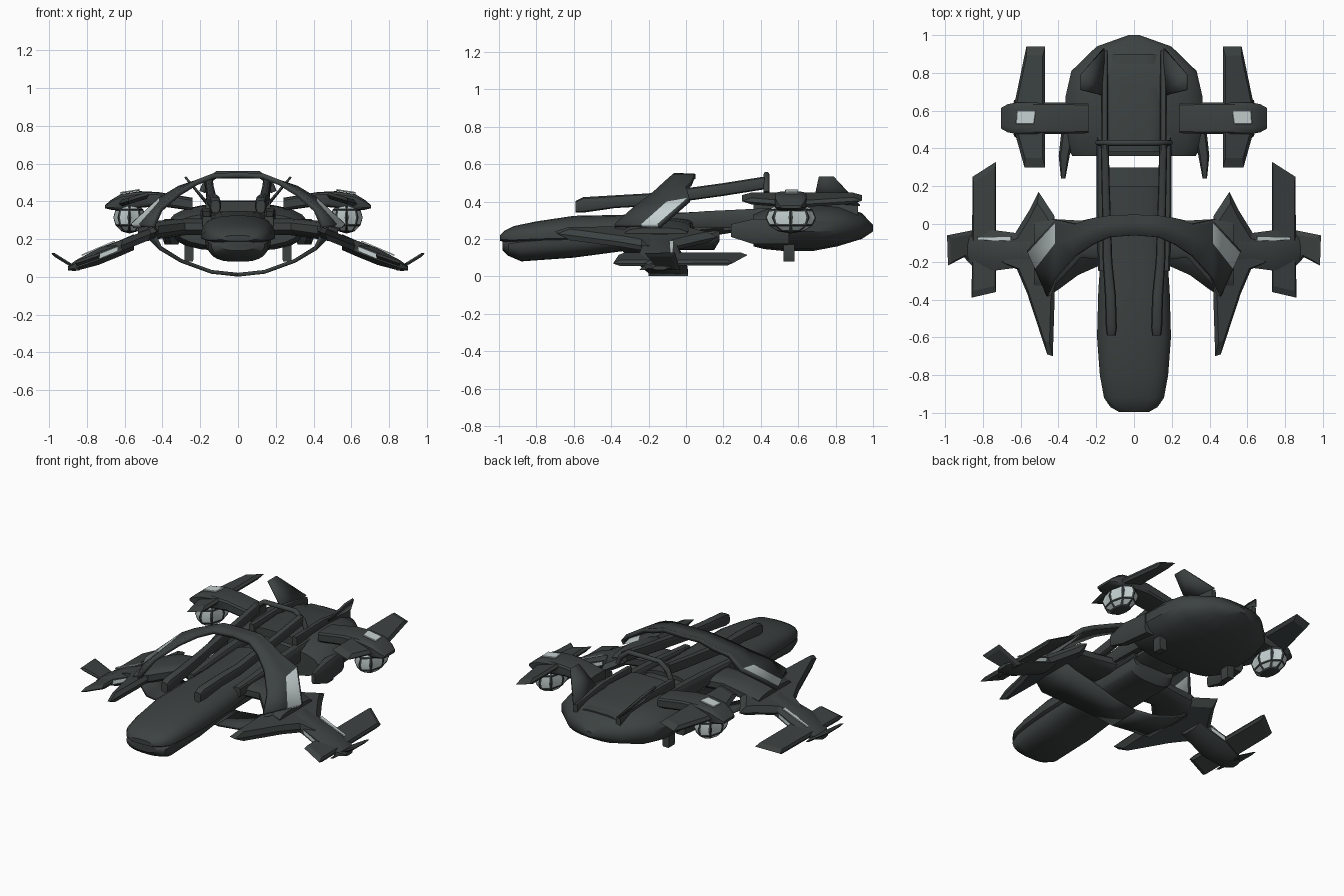
import bpy, bmesh, math
from mathutils import Vector

if "Cube" in bpy.data.objects:
    bpy.data.objects.remove(bpy.data.objects["Cube"])


def material(name, rgb):
    m = bpy.data.materials.new(name)
    m.diffuse_color = (*rgb, 1)
    m.use_nodes = True
    m.node_tree.nodes["Principled BSDF"].inputs["Base Color"].default_value = m.diffuse_color
    return m


DARK = material("dark hull grey", (0.045, 0.054, 0.053))
PALE = material("pale window grey", (0.56, 0.63, 0.63))


def finish(name, bm, mirror=False, thick=0, angle=35, first=DARK):
    bmesh.ops.recalc_face_normals(bm, faces=bm.faces)
    me = bpy.data.meshes.new(name)
    bm.to_mesh(me)
    bm.free()
    ob = bpy.data.objects.new(name, me)
    bpy.context.collection.objects.link(ob)
    me.materials.append(first)
    me.materials.append(PALE)
    if thick:
        s = ob.modifiers.new("thickness", 'SOLIDIFY')
        s.thickness, s.offset = thick, 0
    if mirror:
        ob.modifiers.new("mirror", 'MIRROR')
    bpy.context.view_layer.objects.active = ob
    ob.select_set(True)
    bpy.ops.object.shade_smooth_by_angle(angle=math.radians(angle))
    ob.select_set(False)
    return ob


def loft(name, secs, axis='y', n=16, e=3.0, mirror=False, window=None):
    """Skin super-elliptic sections (position, side offset, z, half width, up, down)."""
    bm = bmesh.new()
    rings = []
    for p, c, z, w, up, dn in secs:
        ring = []
        for i in range(n):
            a = 2 * math.pi * (i + 0.5) / n
            ca, sa = math.cos(a), math.sin(a)
            s = c + w * math.copysign(abs(ca) ** (2 / e), ca)
            h = z + (up if sa > 0 else dn) * math.copysign(abs(sa) ** (2 / e), sa)
            ring.append(bm.verts.new((s, p, h) if axis == 'y' else (p, s, h)))
        rings.append(ring)
    for r, q in zip(rings, rings[1:]):
        for i in range(n):
            bm.faces.new((r[i], r[(i + 1) % n], q[(i + 1) % n], q[i]))
    bm.faces.new(rings[0])
    bm.faces.new(rings[-1])
    if window:
        bmesh.ops.recalc_face_normals(bm, faces=bm.faces)
        bm.normal_update()
        picked = [f for f in bm.faces if window(f)]
        bmesh.ops.inset_individual(bm, faces=picked, thickness=0.012)
        for f in picked:
            f.material_index = 1
    return finish(name, bm, mirror)


def sheet(name, front, back, thick, cols=(0, 1), pale=None):
    """Mirrored band between two edge lines."""
    bm = bmesh.new()
    rows = [[bm.verts.new(Vector(a).lerp(Vector(b), t)) for t in cols]
            for a, b in zip(front, back)]
    for i in range(len(rows) - 1):
        for j in range(len(cols) - 1):
            f = bm.faces.new((rows[i][j], rows[i][j + 1], rows[i + 1][j + 1], rows[i + 1][j]))
            f.material_index = int((i, j) == pale)
    return finish(name, bm, True, thick)


def blade(name, outline, z, slope, thick, shrink=0.75, mat=DARK):
    """Mirrored plate with bevelled rims, tilted along x from its first point."""
    bm = bmesh.new()
    x0 = outline[0][0]
    mid = sum((Vector(p) for p in outline), Vector((0, 0))) / len(outline)
    rings = []
    for k, dz in ((shrink, thick / 2), (1, 0), (shrink, -thick / 2)):
        pts = [mid.lerp(Vector(p), k) for p in outline]
        rings.append([bm.verts.new((p.x, p.y, z + slope * (p.x - x0) + dz)) for p in pts])
    n = len(outline)
    for r, q in zip(rings, rings[1:]):
        for i in range(n):
            bm.faces.new((r[i], r[(i + 1) % n], q[(i + 1) % n], q[i]))
    bm.faces.new(rings[0])
    bm.faces.new(rings[-1])
    return finish(name, bm, True, angle=15, first=mat)


# Front fuselage: upper shell over a lower jaw
loft("nose_upper_shell", [(-0.995, 0, .2, .08, .02, .01), (-.97, 0, .2, .125, .045, .015),
     (-.92, 0, .2, .16, .07, .02), (-.8, 0, .205, .182, .09, .02), (-.6, 0, .21, .197, .115, .02),
     (-.35, 0, .22, .19, .11, .02), (-.1, 0, .24, .172, .1, .03), (.2, 0, .27, .17, .08, .04)],
     n=24, e=2.7)
loft("lower_jaw", [(-.98, 0, .17, .09, .02, .03), (-.95, 0, .17, .14, .02, .06),
     (-.88, 0, .18, .16, .02, .1), (-.6, 0, .2, .175, .03, .1), (-.3, 0, .22, .17, .03, .08),
     (.15, 0, .22, .16, .05, .08), (.18, 0, .24, .15, .03, .05)], n=24, e=2.7)
loft("connecting_spine", [(-.25, .165, .3, .025, .02, .04), (.1, .17, .31, .03, .04, .05),
     (.5, .17, .31, .03, .06, .06)], n=8, e=5, mirror=True)
loft("spine_core", [(.1, 0, .28, .15, .05, .07), (.3, 0, .29, .14, .03, .05)], n=8, e=5)

# Rear hull with deck, side prongs and fins
loft("rear_hull", [(.36, 0, .26, .33, .08, .1), (.42, 0, .265, .365, .1, .12),
     (.52, 0, .27, .372, .115, .135), (.68, 0, .27, .365, .12, .135), (.81, 0, .27, .335, .11, .11),
     (.94, 0, .265, .2, .075, .065), (1.0, 0, .26, .03, .015, .02)], n=20, e=2.5)
loft("rear_deck", [(.38, 0, .35, .14, .05, .05), (.6, 0, .36, .15, .045, .05),
     (.9, 0, .33, .12, .03, .04)], n=12, e=5)
loft("deck_rail", [(.36, .155, .37, .018, .045, .05), (.65, .155, .37, .018, .05, .05),
     (.92, .155, .33, .015, .05, .05)], n=8, e=6, mirror=True)
loft("hull_prong", [(.24, .375, .25, .012, .03, .04), (.36, .37, .25, .03, .06, .08),
     (.55, .34, .25, .04, .06, .08)], n=8, e=4, mirror=True)
sheet("tail_fin", [(.16, .68, .39), (.28, .71, .53)], [(.16, .93, .38), (.28, .79, .53)], .012)
loft("keel_fin", [(.52, .26, .14, .025, .06, .06), (.58, .26, .14, .025, .06, .06)],
     n=8, e=8, mirror=True)

# Overhead booms and their crossbar
loft("boom", [(-.59, .12, .375, .024, .03, .035), (-.55, .12, .38, .03, .045, .04),
     (-.38, .125, .395, .03, .04, .03), (-.2, .14, .41, .026, .035, .035),
     (.2, .15, .465, .022, .035, .035), (.42, .155, .5, .022, .035, .035)], n=12, mirror=True)
cu = bpy.data.curves.new("boom_crossbar", 'CURVE')
cu.dimensions = '3D'
cu.bevel_depth, cu.bevel_resolution, cu.use_fill_caps = .016, 2, True
sp = cu.splines.new('POLY')
path = [(-.19, .45), (-.17, .5), (-.11, .545), (.11, .545), (.17, .5), (.19, .45)]
sp.points.add(len(path) - 1)
for pt, (x, z) in zip(sp.points, path):
    pt.co = (x, .43, z, 1)
bar = bpy.data.objects.new("boom_crossbar", cu)
cu.materials.append(DARK)
bpy.context.collection.objects.link(bar)

# Ring around the fuselage, swept arch above and band below
sheet("upper_arch",
      [(0, -.06, .54), (.13, -.07, .535), (.22, -.11, .5), (.31, -.17, .445), (.41, -.28, .36), (.45, -.38, .27)],
      [(0, .05, .535), (.13, .045, .535), (.22, .03, .5), (.31, .0, .47), (.41, .02, .41), (.56, -.14, .27)],
      .028, cols=(0, .6, .96, 1), pale=(4, 1))
sheet("lower_band",
      [(0, -.2, .012), (.14, -.2, .027), (.3, -.27, .085), (.41, -.35, .15), (.46, -.38, .26)],
      [(0, .01, .012), (.14, .01, .027), (.3, 0, .085), (.42, -.05, .16), (.52, -.1, .26)], .02)

# Front wings: root arms, spiked wing, outer pod, blade and tip
loft("wing_root", [(.1, -.07, .27, .13, .04, .05), (.28, -.08, .27, .1, .04, .05),
     (.42, -.15, .25, .18, .05, .05), (.53, -.16, .22, .17, .04, .04)], 'x', n=12, mirror=True)
blade("spiked_wing", [(.42, .04), (.42, -.38), (.43, -.7), (.46, -.69), (.565, -.37), (.62, -.24),
      (.72, -.2), (.72, -.08), (.63, -.05), (.55, .08), (.505, .17)], .245, -.4, .06, .85)
loft("wing_pod", [(.55, -.14, .185, .1, .045, .045), (.63, -.14, .15, .1, .045, .045),
     (.74, -.14, .11, .115, .045, .05), (.86, -.14, .06, .085, .03, .03),
     (.9, -.14, .045, .04, .012, .012)], 'x', n=8, e=2.2, mirror=True,
     window=lambda f: abs(f.normal.y) > .6 and .63 < f.calc_center_median().x < .86)
blade("wing_pod_blade", [(.73, .33), (.855, .25), (.86, -.39), (.73, -.36)], .115, -.35, .03, .9)
blade("wing_tip", [(.84, -.03), (.99, -.06), (.985, -.22), (.89, -.17), (.84, -.25)],
      .035, .62, .02, .8)
blade("wing_pod_strip", [(.65, -.065), (.83, -.07), (.83, -.085), (.65, -.09)],
      .19, -.42, .008, .95, PALE)

# Rear engine pods: arm, long blade, top window and glazed bulb
loft("rear_arm", [(.24, .56, .385, .08, .035, .035), (.42, .56, .415, .085, .035, .04),
     (.52, .56, .415, .085, .04, .05), (.62, .56, .4, .085, .04, .05),
     (.67, .56, .385, .075, .025, .03), (.705, .56, .372, .055, .008, .008)],
     'x', n=12, e=5, mirror=True)
blade("rear_blade", [(.47, .94), (.57, .94), (.62, .7), (.65, .55), (.58, .3), (.47, .3)],
      .435, -.3, .035, .85)
blade("arm_window", [(.52, .6), (.62, .6), (.625, .53), (.53, .53)], .461, -.15, .009, .95, PALE)
bm = bmesh.new()
bmesh.ops.create_uvsphere(bm, u_segments=8, v_segments=6, radius=1)
for v in bm.verts:
    v.co = Vector((.575 + v.co.x * .085, .56 + v.co.y * .135, .315 + v.co.z * .085))
panes = [f for f in bm.faces if len(f.verts) == 4 and f.calc_center_median().z < .36]
bmesh.ops.dissolve_edges(bm, edges=[e for e in bm.edges if all(
    abs(v.co.z - .315) < .001 for v in e.verts)], use_verts=False)
panes = [f for f in bm.faces if len(f.verts) >= 4 and abs(f.calc_center_median().z - .315) < .07]
bmesh.ops.inset_individual(bm, faces=panes, thickness=.012)
for f in panes:
    f.material_index = 1
finish("glazed_bulb", bm, True, angle=25)
